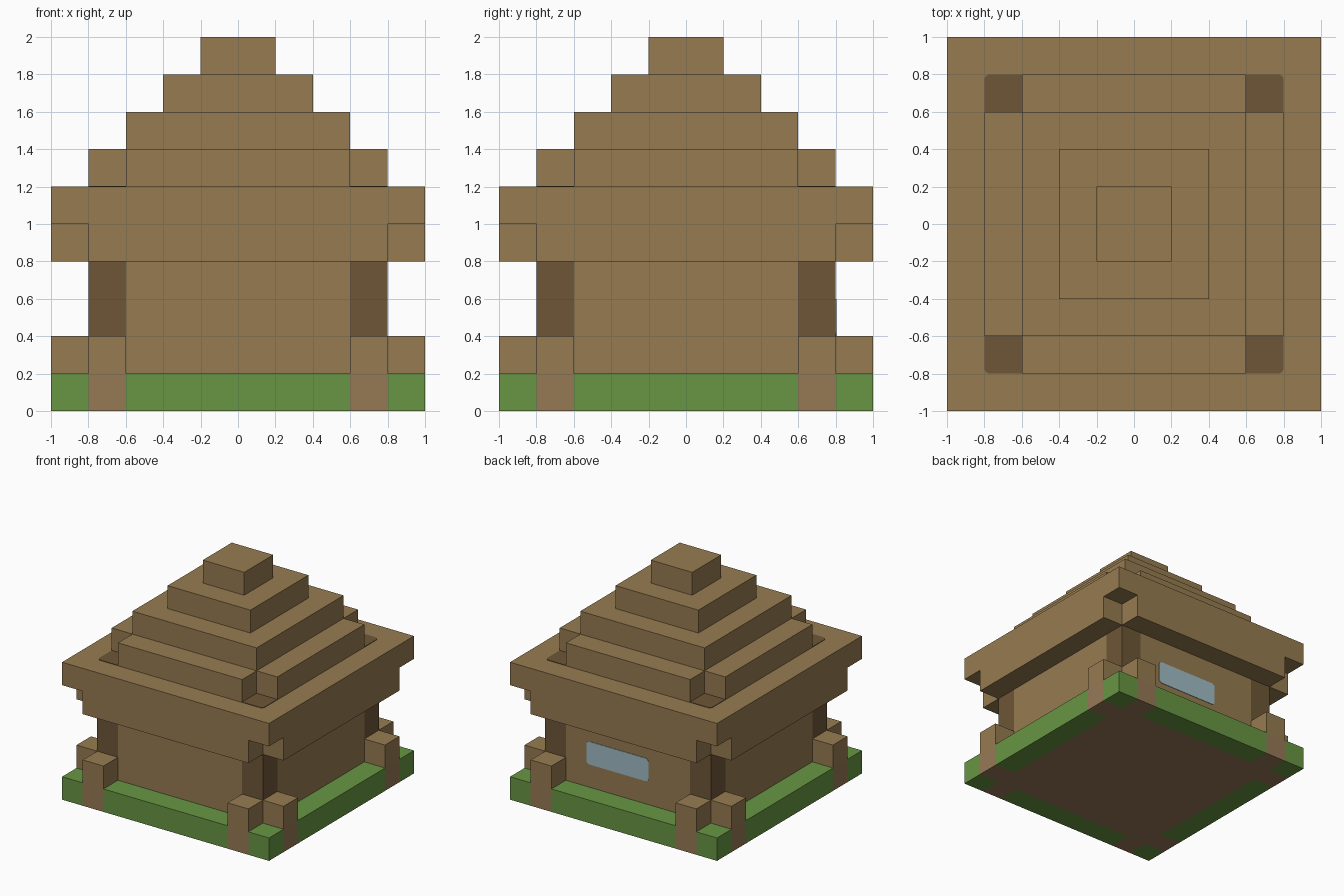
import bpy, bmesh, math
from mathutils import Matrix, Vector

cube = bpy.data.objects.get("Cube")
if cube:
    bpy.data.objects.remove(cube, do_unlink=True)

U = 0.2        # size of one building block
PLATE = 0.004  # thickness of painted details


def material(name, r, g, b):
    def lin(c):
        c /= 255
        return c / 12.92 if c <= 0.04045 else ((c + 0.055) / 1.055) ** 2.4
    colour = (lin(r), lin(g), lin(b), 1)
    mat = bpy.data.materials.new(name)
    mat.use_nodes = True
    mat.diffuse_color = colour
    mat.node_tree.nodes["Principled BSDF"].inputs["Base Color"].default_value = colour
    return mat


wood = material("wood", 150, 123, 81)
dark_wood = material("dark wood", 109, 86, 55)
earth = material("earth", 150, 121, 85)
grass = material("grass", 104, 150, 67)
glass = material("pale blue glass", 159, 188, 196)


def rect(x0, x1, y0, y1):
    return [(x0, y0), (x1, y0), (x1, y1), (x0, y1)]


def square(h):
    return rect(-h, h, -h, h)


def cross(a, b):
    """Square of half width a with its corners notched back to b."""
    quarter = [(b, -a), (b, -b), (a, -b)]
    pts = []
    for _ in range(4):
        pts += quarter
        quarter = [(-y, x) for x, y in quarter]
    return pts


def rounded(pts, corners, r=0.03, steps=4):
    """Round the chosen right-angled corners of an outline."""
    out = []
    for i, p in enumerate(pts):
        p = Vector(p)
        if i not in corners:
            out.append(p)
            continue
        a = (Vector(pts[i - 1]) - p).normalized() * r
        b = (Vector(pts[(i + 1) % len(pts)]) - p).normalized() * r
        for k in range(steps + 1):
            t = k / steps * math.pi / 2
            out.append(p + a * (1 - math.sin(t)) + b * (1 - math.cos(t)))
    return out


def prism(name, outlines, z0, z1, mat, turns=1, frame=Matrix()):
    """Extrude outlines from z0 to z1, repeated in quarter turns about z."""
    bm = bmesh.new()
    for k in range(turns):
        spin = frame @ Matrix.Rotation(k * math.pi / 2, 4, "Z")
        for pts in outlines:
            low = [bm.verts.new(spin @ Vector((x, y, z0))) for x, y in pts]
            high = [bm.verts.new(spin @ Vector((x, y, z1))) for x, y in pts]
            bm.faces.new(low[::-1])
            bm.faces.new(high)
            for i in range(len(pts)):
                j = (i + 1) % len(pts)
                bm.faces.new((low[i], low[j], high[j], high[i]))
    bmesh.ops.recalc_face_normals(bm, faces=bm.faces)
    mesh = bpy.data.meshes.new(name)
    bm.to_mesh(mesh)
    bm.free()
    mesh.materials.append(mat)
    obj = bpy.data.objects.new(name, mesh)
    bpy.context.collection.objects.link(obj)
    return obj


# Ground layer: earth floor, grass border, earth under the posts
posts = [rect(3 * U, 4 * U, -5 * U, -4 * U), rect(-4 * U, -3 * U, -5 * U, -4 * U)]
prism("floor", [square(4 * U)], 0, U, earth)
prism("grass_border", [rect(-3 * U, 3 * U, -5 * U, -4 * U),
                       rect(4 * U, 5 * U, -5 * U, -4 * U)], 0, U, grass, 4)
prism("post_footings", posts, 0, U, earth, 4)
prism("short_posts", posts, U, 2 * U, wood, 4)

# Walls with dark corner columns
prism("walls", [cross(4 * U, 3 * U)], U, 4 * U, wood)
prism("corner_columns", [rect(3 * U, 4 * U, -4 * U, -3 * U)], U, 4 * U, dark_wood, 4)

# Window on the back wall
prism("back_window", [rounded(rect(-U, 2 * U, 2 * U, 3 * U), range(4))],
      -4 * U - PLATE, -4 * U, glass, frame=Matrix.Rotation(math.pi / 2, 4, "X"))

# Eaves and stepped roof
prism("lower_eaves", [cross(5 * U, 4 * U)], 4 * U, 5 * U, wood)
prism("upper_eaves", [square(5 * U)], 5 * U, 6 * U, wood)
prism("roof_corner_patches", [rounded(rect(3 * U, 4 * U, -4 * U, -3 * U), [1])],
      6 * U, 6 * U + PLATE, dark_wood, 4)
prism("roof_step_1", [cross(4 * U, 3 * U)], 6 * U, 7 * U, wood)
for n in range(3):
    prism(f"roof_step_{n + 2}", [square((3 - n) * U)], (7 + n) * U, (8 + n) * U, wood)
